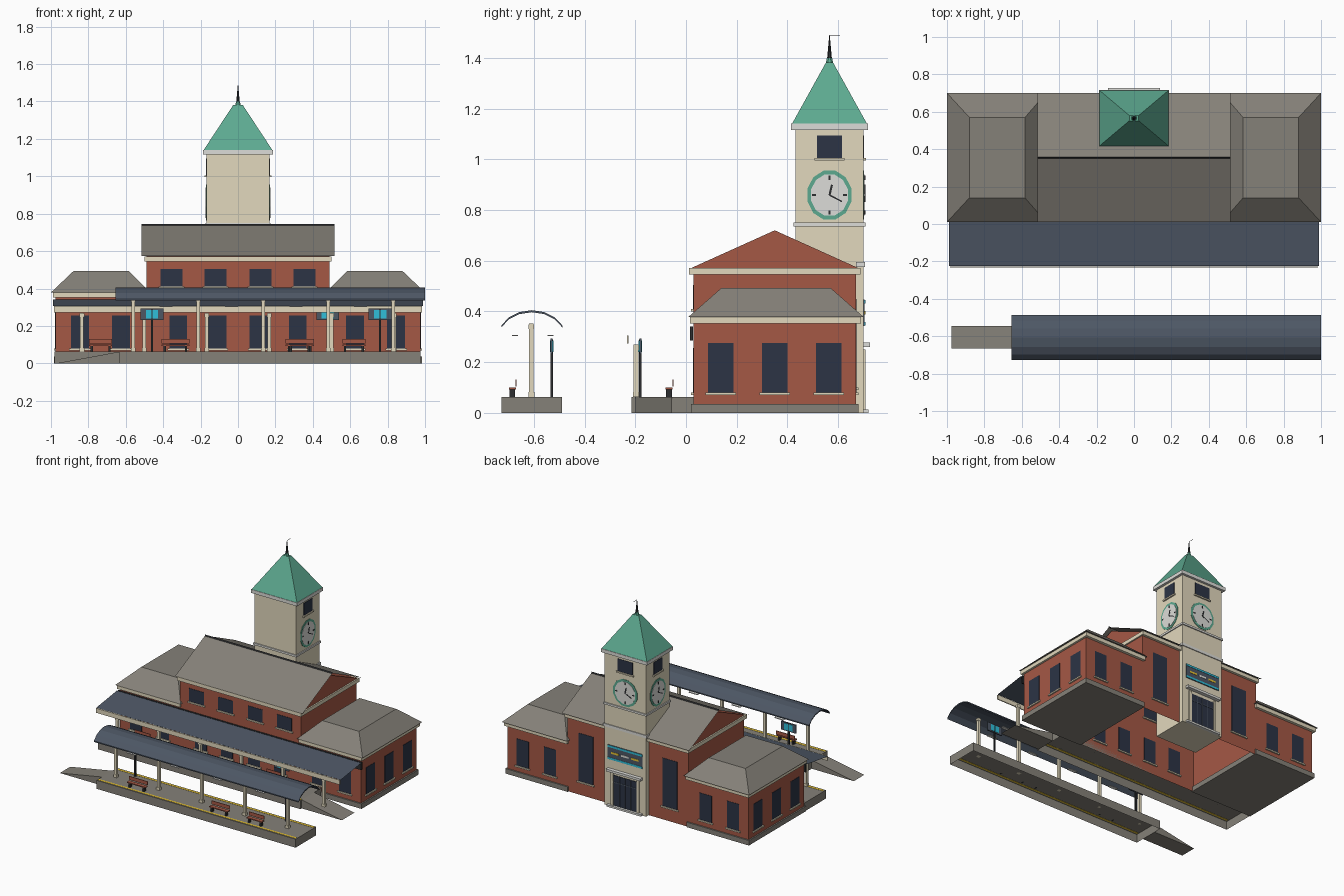
import bpy, bmesh, math
from mathutils import Matrix, Vector

old = bpy.data.objects.get("Cube")
if old:
    bpy.data.objects.remove(old)


def material(name, r, g, b):
    m = bpy.data.materials.new(name)
    m.use_nodes = True
    m.diffuse_color = (r, g, b, 1)
    m.node_tree.nodes["Principled BSDF"].inputs["Base Color"].default_value = (r, g, b, 1)
    return m


BRICK = material("brick red", .375, .098, .06)
CREAM = material("cream stone", .76, .69, .51)
GREY = material("slate grey", .235, .22, .19)
TEAL = material("copper green", .11, .40, .28)
GLASS = material("dark glass", .025, .034, .06)
BLUE = material("canopy blue", .075, .095, .13)
PALE = material("pale grey", .72, .72, .69)
DARK = material("dark metal", .025, .027, .03)
CYAN = material("screen cyan", .03, .52, .70)
YELLOW = material("safety yellow", .85, .58, .04)


def mesh(name, verts, faces, mat):
    bm = bmesh.new()
    vs = [bm.verts.new(v) for v in verts]
    for f in faces:
        bm.faces.new([vs[i] for i in f])
    bmesh.ops.recalc_face_normals(bm, faces=bm.faces)
    me = bpy.data.meshes.new(name)
    bm.to_mesh(me)
    bm.free()
    me.materials.append(mat)
    ob = bpy.data.objects.new(name, me)
    bpy.context.collection.objects.link(ob)
    return ob


def rect(x0, x1, y0, y1, z):
    return [(x0, y0, z), (x1, y0, z), (x1, y1, z), (x0, y1, z)]


SIDES = [(0, 1, 5, 4), (1, 2, 6, 5), (2, 3, 7, 6), (3, 0, 4, 7)]
TOP = [(4, 5, 6, 7)]
CAPS = TOP + [(3, 2, 1, 0)]


def frustum(name, low, high, mat, caps=CAPS):
    return mesh(name, rect(*low) + rect(*high), SIDES + caps, mat)


def box(name, x0, x1, y0, y1, z0, z1, mat, caps=CAPS):
    return frustum(name, (x0, x1, y0, y1, z0), (x0, x1, y0, y1, z1), mat, caps)


def block(name, x, y, z, sx, sy, sz, mat):
    return box(name, x - sx / 2, x + sx / 2, y - sy / 2, y + sy / 2, z - sz / 2, z + sz / 2, mat)


def loft(name, verts, n, mat):
    # closed solid between two n-sided rings
    faces = [(i, (i + 1) % n, n + (i + 1) % n, n + i) for i in range(n)]
    return mesh(name, verts, faces + [tuple(range(n)), tuple(range(n, 2 * n))], mat)


def prism_x(name, profile, x0, x1, mat):
    return loft(name, [(x, y, z) for x in (x0, x1) for y, z in profile], len(profile), mat)


def sheet_x(name, profile, x0, x1, mat):
    n = len(profile)
    verts = [(x, y, z) for x in (x0, x1) for y, z in profile]
    return mesh(name, verts, [(i, n + i, n + i + 1, i + 1) for i in range(n - 1)], mat)


def window(name, axis, at, c, width, z0, z1):
    # glass pane and sill set in a wall facing along the axis
    for part, w, d, lo, hi, mat in (("pane", width, .005, z0, z1, GLASS),
                                    ("sill", width + .02, .02, z0 - .01, z0, CREAM)):
        x, y, sx, sy = (c, at, w, d) if axis == "y" else (at, c, d, w)
        block(name + "_" + part, x, y, (lo + hi) / 2, sx, sy, hi - lo, mat)


# central hall, open underneath
box("hall_walls", -.49, .49, .03, .67, 0, .545, BRICK, [])
box("hall_cornice", -.50, .50, .012, .688, .545, .572, CREAM)
prism_x("hall_gable", [(.022, .572), (.35, .72), (.678, .572)], -.49, .49, BRICK)
sheet_x("hall_roof", [(.01, .574), (.355, .738), (.70, .574)], -.515, .515, GREY)
sheet_x("ridge_cap", [(.351, .736), (.355, .746), (.359, .736)], -.515, .515, DARK)
for x in (-.355, -.12, .12, .355):
    window("upper_window", "y", .03, x, .118, .41, .505)
for x in (-.845, -.625, -.32, -.11, .11, .32, .625, .845):
    window("platform_window", "y", .03, x, .095, .08, .255)

for s in (-1, 1):
    # hipped wings
    def span(a, b):
        return sorted((s * a, s * b))
    box("wing_base", *span(.48, .985), .02, .68, 0, .036, GREY)
    box("wing_walls", *span(.49, .975), .03, .67, .036, .355, BRICK)
    box("wing_cornice", *span(.48, .99), .015, .69, .352, .379, CREAM)
    frustum("wing_roof", (*span(.47, 1), .01, .70, .379), (*span(.583, .88), .14, .57, .493), GREY)
    for y in (.137, .35, .563):
        window("wing_side_window", "x", s * .975, y, .102, .08, .275)
    for x in (.63, .85):
        window("wing_back_window", "y", .67, s * x, .098, .08, .275)
    window("tall_back_window", "y", .67, s * .34, .12, .10, .45)

# clock tower
TX, TY, TC = .168, .134, .566
box("tower_shaft", -TX, TX, TC - TY, TC + TY, 0, 1.116, CREAM)
block("tower_band", 0, TC, .743, .35, .284, .014, PALE)
block("tower_lower_band", 0, .688, .585, .35, .036, .02, PALE)
block("tower_eave", 0, TC, 1.128, .372, .302, .025, PALE)
frustum("tower_roof", (-.184, .184, TC - .148, TC + .148, 1.14), (-.025, .025, TC - .014, TC + .014, 1.382), TEAL)


def cone(name, x, y, z0, z1, r0, r1, n, mat):
    ring = [2 * math.pi * (i + .5) / n for i in range(n)]
    return loft(name, [(x + r * math.cos(a), y + r * math.sin(a), z)
                       for r, z in ((r0, z0), (r1, z1)) for a in ring], n, mat)


cone("spire", 0, TC, 1.38, 1.49, .012, .001, 8, DARK)
cone("spire_collar", 0, TC, 1.38, 1.40, .016, .011, 8, TEAL)
block("weather_vane", 0, TC + .02, 1.489, .002, .042, .002, DARK)


def clock(frame):
    # drawn in a local plane with y up and z outward, then placed on the tower
    parts = [cone("clock_rim", 0, 0, 0, .003, .1, .1, 12, TEAL),
             cone("clock_face", 0, 0, 0, .005, .084, .084, 12, PALE)]

    def bar(name, r0, r1, w, angle):
        ob = box(name, -w / 2, w / 2, r0, r1, 0, .007, DARK)
        ob.data.transform(Matrix.Rotation(-angle, 4, "Z"))
        parts.append(ob)
    for k in range(4):
        bar("clock_tick", .06, .077, .007, k * math.pi / 2)
    bar("hour_hand", 0, .042, .009, math.radians(15))
    bar("minute_hand", 0, .06, .006, math.radians(115))
    for ob in parts:
        ob.data.transform(frame)


tilt = Matrix.Rotation(math.pi / 2, 4, "X")
for turn, squash, offset in ((90, .9, (TX, TC)), (-90, .9, (-TX, TC)), (180, 1, (0, TC + TY))):
    clock(Matrix.Translation(Vector((*offset, .859))) @ Matrix.Rotation(math.radians(turn), 4, "Z")
          @ tilt @ Matrix.Diagonal((squash, 1, 1, 1)))
for s in (-1, 1):
    window("belfry_side_window", "x", s * TX, TC, .098, 1.005, 1.095)
window("belfry_back_window", "y", TC + TY, 0, .12, 1.005, 1.095)

# street entrance on the tower
box("entrance_step", -.14, .14, .69, .72, 0, .014, PALE)
block("entrance_door", 0, .70, .125, .19, .008, .22, GLASS)
for x in (-.105, .105):
    block("door_jamb", x, .70, .13, .02, .016, .24, CREAM)
for x in (-.045, 0, .045):
    block("door_mullion", x, .702, .125, .005, .008, .22, BLUE)
block("door_transom", 0, .702, .185, .19, .008, .006, BLUE)
box("entrance_hood", -.14, .14, .69, .726, .26, .277, PALE)
block("station_board", 0, .70, .395, .28, .010, .105, BLUE)
for z in (.351, .439):
    block("board_stripe", 0, .702, z, .28, .010, .014, CYAN)
for x, mat in ((-.08, YELLOW), (0, PALE), (.08, YELLOW)):
    block("board_dash", x, .702, .395, .06, .010, .014, mat)

# hollow platforms with ramps
H = .062
box("main_platform", -.98, .655, -.215, .03, 0, H, GREY, TOP)
box("island_platform", -.635, .975, -.728, -.49, 0, H, GREY, TOP)


def ramp(name, x0, x1, y0, y1):
    mesh(name, [(x, y, z) for y in (y0, y1) for x, z in ((x0, 0), (x0, H), (x1, 0))],
         [(0, 1, 2), (3, 4, 5), (0, 1, 4, 3), (1, 2, 5, 4), (0, 2, 5, 3)], GREY)


ramp("main_ramp", .655, .98, -.20, -.055)
ramp("island_ramp", -.635, -.975, -.665, -.545)
block("main_safety_line", -.16, -.198, H, 1.62, .016, .003, YELLOW)
for y in (-.712, -.506):
    block("island_safety_line", .17, y, H, 1.6, .016, .003, YELLOW)

# lean-to canopy along the hall
sheet_x("main_canopy", [(-.225, .306), (.012, .34)], -.988, .988, BLUE)
box("main_canopy_fascia", -.985, .985, -.233, -.226, .273, .306, CREAM)
box("main_canopy_ledger", -.985, .985, .016, .028, .285, .34, DARK)

# arched island canopy
arc = [math.radians(26 + 128 * i / 6) for i in range(7)]
outer = [(-.608 + .134 * math.cos(a), .298 + .107 * math.sin(a)) for a in arc]
inner = [(y, z - .008) for y, z in reversed(outer)]
prism_x("island_canopy", outer + inner, -.655, 1, BLUE)


def post(name, x, y, top):
    block(name, x, y, (H + top) / 2, .019, .019, top - H, CREAM)
    block(name + "_foot", x, y, H + .01, .026, .024, .02, CREAM)
    block(name + "_cap", x, y, top - .012, .026, .022, .018, CREAM)


for i in range(6):
    post("main_post", -.835 + i * .334, -.197, .27)
for i in range(5):
    post("island_post", -.56 + i * .3475, -.61, .352)
for x in (-.385, -.035, .31, .655):
    for y in (-.675, -.535):
        block("canopy_lamp", x, y, .305, .07, .024, .005, PALE)


def bench(x, y, w):
    for s in (-1, 1):
        block("bench_leg", x + s * w * .38, y, H + .015, .012, .022, .03, DARK)
    block("bench_seat", x, y, H + .034, w, .028, .007, BRICK)
    block("bench_back", x, y + .015, H + .056, w, .004, .026, BRICK)


for x, y, w in ((-.335, -.685, .15), (.33, -.685, .15), (.62, -.685, .125), (-.735, -.067, .125), (.33, -.067, .125)):
    bench(x, y, w)


def display(x, y):
    block("display_pole", x, y, (H + .29) / 2, .01, .01, .29 - H, DARK)
    block("display_panel", x, y, .263, .122, .008, .062, BLUE)
    for s in (-1, 1):
        block("display_screen", x + s * .018, y, .263, .03, .013, .046, CYAN)


for x, y in ((-.46, -.53), (.76, -.53), (.48, -.18)):
    display(x, y)
